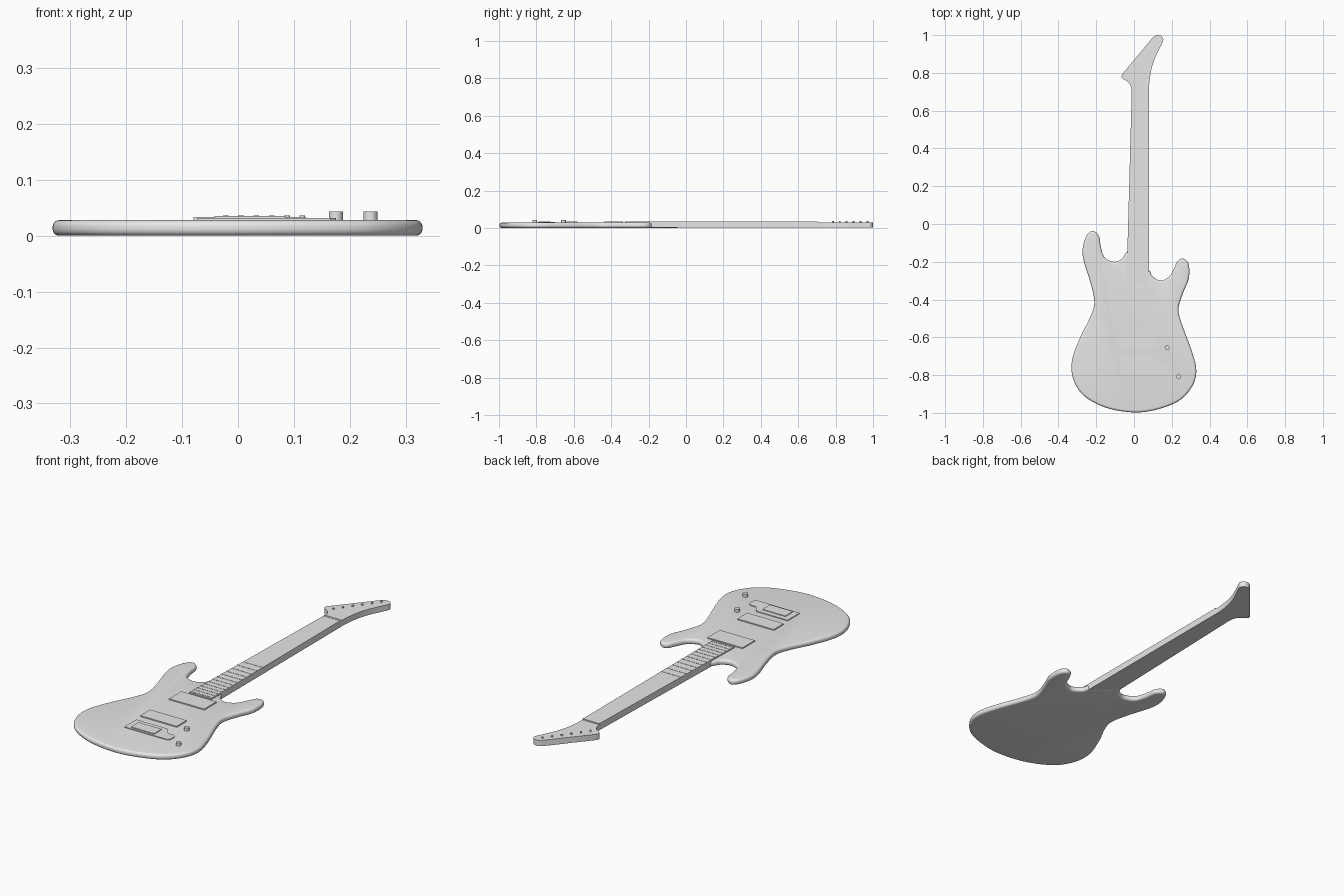
import bpy, bmesh, math
from mathutils import Vector

cube = bpy.data.objects.get("Cube")
if cube:
    bpy.data.objects.remove(cube, do_unlink=True)

grey = bpy.data.materials.new("plain grey")
grey.use_nodes = True
grey.diffuse_color = (0.8, 0.8, 0.8, 1)
grey.node_tree.nodes["Principled BSDF"].inputs["Base Color"].default_value = (0.8, 0.8, 0.8, 1)


def spline(points, steps=5):
    """Smooth open curve through the given points."""
    pts = [Vector(p) for p in points]
    pts = [pts[0] * 2 - pts[1]] + pts + [pts[-1] * 2 - pts[-2]]
    out = []
    for a, b, c, d in zip(pts, pts[1:], pts[2:], pts[3:]):
        for i in range(steps):
            t = i / steps
            out.append(0.5 * (2 * b + (c - a) * t + (2 * a - 5 * b + 4 * c - d) * t ** 2
                              + (3 * b - a - 3 * c + d) * t ** 3))
    return out + [pts[-2]]


def prism(name, outline, bottom, top, bevel=0, segments=2):
    """Extrude a flat outline upward, with optional rounded rims."""
    bm = bmesh.new()
    face = bm.faces.new([bm.verts.new((p[0], p[1], bottom)) for p in outline])
    ext = bmesh.ops.extrude_face_region(bm, geom=[face])["geom"]
    bmesh.ops.translate(bm, vec=(0, 0, top - bottom),
                        verts=[g for g in ext if isinstance(g, bmesh.types.BMVert)])
    bmesh.ops.recalc_face_normals(bm, faces=bm.faces)
    mesh = bpy.data.meshes.new(name)
    bm.to_mesh(mesh)
    bm.free()
    mesh.materials.append(grey)
    obj = bpy.data.objects.new(name, mesh)
    bpy.context.collection.objects.link(obj)
    bpy.ops.object.select_all(action="DESELECT")
    obj.select_set(True)
    bpy.context.view_layer.objects.active = obj
    if bevel:
        mod = obj.modifiers.new("rounded rim", "BEVEL")
        mod.width = bevel
        mod.segments = segments
        mod.limit_method = "ANGLE"
        mod.angle_limit = math.radians(60)
        mod.use_clamp_overlap = False
        bpy.ops.object.modifier_apply(modifier=mod.name)
    bpy.ops.object.shade_smooth_by_angle(angle=math.radians(40))
    return obj


def box(name, x0, x1, y0, y1, bottom, top):
    return prism(name, [(x0, y0), (x1, y0), (x1, y1), (x0, y1)], bottom, top)


def disc(name, x, y, radius, bottom, top, sides=20):
    ring = [(x + radius * math.cos(math.tau * i / sides),
             y + radius * math.sin(math.tau * i / sides)) for i in range(sides)]
    return prism(name, ring, bottom, top)


# Body with two horns, rounded all round
body_outline = spline([
    (-.03, -.14), (-.045, -.155), (-.065, -.185), (-.105, -.2), (-.155, -.178),
    (-.176, -.12), (-.185, -.065), (-.217, -.037), (-.25, -.06), (-.272, -.13),
    (-.265, -.2), (-.228, -.32), (-.21, -.42), (-.235, -.5), (-.285, -.6),
    (-.328, -.72), (-.322, -.82), (-.265, -.91), (-.15, -.972), (-.01, -.997),
    (.11, -.985), (.235, -.938), (.308, -.86), (.33, -.775), (.305, -.67),
    (.25, -.52), (.236, -.445), (.262, -.36), (.29, -.29), (.29, -.215),
    (.265, -.185), (.235, -.192), (.214, -.23), (.188, -.277), (.14, -.3),
    (.097, -.275), (.085, -.25), (.07, -.24)])
prism("body", body_outline, 0, .028, .012, 5)

# Neck, tapered on one side
NUT_Y, END_Y, RIGHT = .7, -.326, .08


def left_edge(y):
    return -.04 + .028 * (y - END_Y) / (NUT_Y - END_Y)


prism("neck", [(left_edge(END_Y), END_Y), (RIGHT, END_Y), (RIGHT, NUT_Y),
               (left_edge(NUT_Y), NUT_Y)], .001, .034)
box("nut", left_edge(NUT_Y), RIGHT, NUT_Y - .008, NUT_Y + .004, .02, .0355)

# Swept headstock with a straight tuner side
head_low = spline([(left_edge(NUT_Y), NUT_Y - .005), (-.016, .725), (-.03, .75),
                   (-.06, .77), (-.066, .782), (-.06, .797)])
head_tip = spline([(.1, .988), (.122, 1), (.145, .995), (.155, .975), (.14, .94),
                   (.11, .875), (.09, .81), (RIGHT, .735), (RIGHT, NUT_Y - .005)])
prism("headstock", head_low + head_tip, .001, .03)

# Tuner posts along the straight side
first, last = Vector((-.022, .785)), Vector((.115, .97))
for i in range(6):
    post = first.lerp(last, i / 5)
    disc(f"tuner_post_{i + 1}", post.x, post.y, .005, .025, .036, 12)

# Frets on the upper part of the board
BRIDGE_Y = -.71
for n in range(10, 23):
    y = BRIDGE_Y + (NUT_Y - BRIDGE_Y) * 2 ** (-n / 12)
    box(f"fret_{n}", left_edge(y), RIGHT, y - .002, y + .002, .03, .0352)

# Pickups
box("neck_pickup", -.076, .118, -.435, -.338, .025, .0335)
box("bridge_pickup", -.08, .122, -.658, -.58, .025, .0335)

# Bridge plate with a side tab, and its saddle block
prism("bridge_plate", [(-.072, -.795), (.165, -.795), (.175, -.785), (.175, -.75),
                       (.163, -.738), (.13, -.738), (.118, -.72), (.1, -.7),
                       (-.072, -.7)], .025, .032)
box("saddle_block", -.042, .085, -.785, -.725, .03, .0355)

# Control knobs
for i, (x, y) in enumerate([(.175, -.655), (.237, -.808)]):
    disc(f"control_knob_{i + 1}", x, y, .0125, .025, .043)
